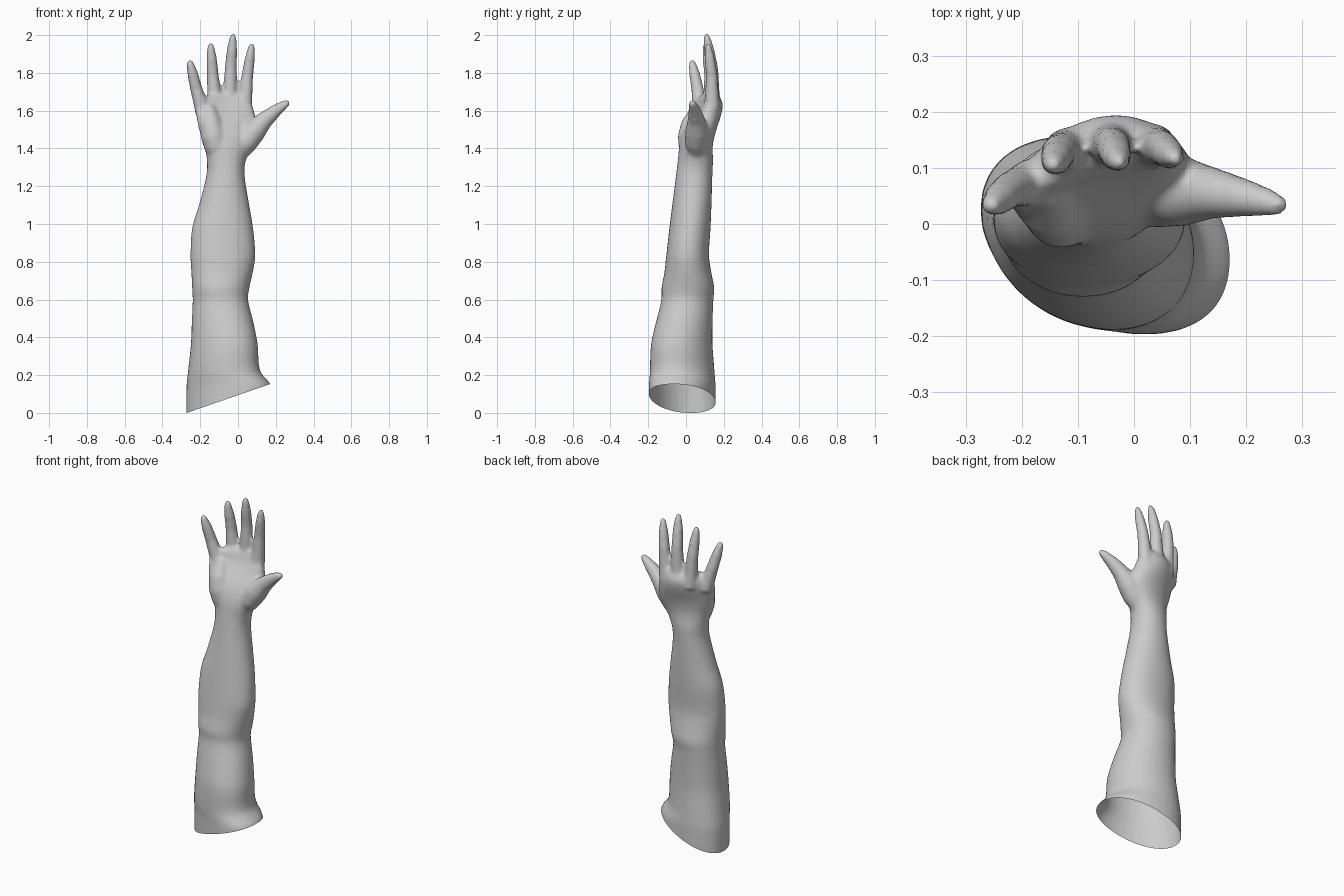
import bpy, bmesh, math
from mathutils import Vector

if "Cube" in bpy.data.objects:
    bpy.data.objects.remove(bpy.data.objects["Cube"])

bm = bmesh.new()
N = 32


def loft(rings):
    """Skin a list of closed point rings and cap both ends."""
    loops = [[bm.verts.new(p) for p in r] for r in rings]
    faces = []
    for a, b in zip(loops, loops[1:]):
        for i in range(N):
            j = (i + 1) % N
            faces.append(bm.faces.new((a[i], a[j], b[j], b[i])))
    faces.append(bm.faces.new(loops[0][::-1]))
    faces.append(bm.faces.new(loops[-1]))
    bmesh.ops.recalc_face_normals(bm, faces=faces)


def section(z, x0, x1, y0, y1, shear, arch):
    """Horizontal oval; shear tilts it and arch bows it backwards."""
    pts = []
    for i in range(N):
        a = 2 * math.pi * i / N
        u, v = [math.copysign(abs(t) ** 0.95, t) for t in (math.cos(a), math.sin(a))]
        dx = u * (x1 - x0) / 2
        pts.append(((x0 + x1) / 2 + dx,
                    (y0 + y1) / 2 + v * (y1 - y0) / 2 + shear * dx - arch * u * u, z))
    return pts


def smooth_rows(rows, steps=4):
    """Cubic interpolation between rows, using the first column as position."""
    def slope(i, k):
        a, b = rows[max(i - 1, 0)], rows[min(i + 1, len(rows) - 1)]
        return (b[k] - a[k]) / (b[0] - a[0])
    out = []
    for i, (p, q) in enumerate(zip(rows, rows[1:])):
        h = q[0] - p[0]
        for s in range(steps):
            t = s / steps
            out.append([p[0] + t * h] + [
                (2*t**3 - 3*t*t + 1) * p[k] + (t**3 - 2*t*t + t) * h * slope(i, k)
                + (3*t*t - 2*t**3) * q[k] + (t**3 - t*t) * h * slope(i + 1, k)
                for k in range(1, len(p))])
    return out + [list(rows[-1])]


def digit(path):
    """Round tapering tube along (x, y, z, radius) points."""
    c = [Vector(p[:3]) for p in path]
    rings = []
    for k, p in enumerate(path):
        t = (c[min(k + 1, len(c) - 1)] - c[max(k - 1, 0)]).normalized()
        side = t.cross(Vector((0, 1, 0))).normalized()
        up = side.cross(t)
        rings.append([c[k] + p[3] * (side * math.cos(2 * math.pi * i / N)
                                     + up * math.sin(2 * math.pi * i / N)) for i in range(N)])
    loft(rings)


# upper arm, elbow, forearm, wrist and palm
loft([section(*s) for s in smooth_rows((
    (-0.15, -0.273, 0.178, -0.19, 0.15, -0.2, 0),
    (0.14, -0.273, 0.178, -0.19, 0.15, -0.2, 0),
    (0.22, -0.265, 0.118, -0.187, 0.147, -0.18, 0),
    (0.36, -0.25, 0.105, -0.183, 0.138, -0.15, 0),
    (0.48, -0.245, 0.082, -0.158, 0.14, -0.1, 0),
    (0.60, -0.24, 0.053, -0.13, 0.145, -0.05, 0),
    (0.66, -0.243, 0.06, -0.13, 0.15, 0, 0),
    (0.74, -0.247, 0.078, -0.115, 0.135, 0, 0),
    (0.83, -0.252, 0.092, -0.105, 0.122, 0, 0),
    (0.98, -0.243, 0.08, -0.088, 0.13, 0, 0),
    (1.10, -0.207, 0.06, -0.073, 0.135, 0, 0),
    (1.26, -0.167, 0.035, -0.053, 0.14, 0, 0),
    (1.34, -0.165, 0.042, -0.043, 0.143, 0.06, 0),
    (1.42, -0.18, 0.075, -0.032, 0.14, 0.15, 0),
    (1.50, -0.207, 0.10, -0.005, 0.155, 0.22, 0.01),
    (1.58, -0.22, 0.09, 0.045, 0.182, 0.24, 0.035),
    (1.63, -0.217, 0.075, 0.075, 0.19, 0.25, 0.045),
    (1.665, -0.195, 0.066, 0.09, 0.18, 0.25, 0.04),
    (1.69, -0.13, 0.055, 0.11, 0.165, 0.15, 0.02)))])

# heel of the hand and ball of the thumb
digit([(-0.10, 0.03, 1.33, 0.03), (-0.115, 0.022, 1.40, 0.06), (-0.13, 0.022, 1.46, 0.066),
       (-0.145, 0.035, 1.53, 0.06), (-0.155, 0.07, 1.62, 0.035)])
digit([(0.0, 0.06, 1.36, 0.04), (0.04, 0.055, 1.43, 0.062), (0.085, 0.058, 1.49, 0.062),
       (0.14, 0.055, 1.55, 0.046), (0.2, 0.046, 1.60, 0.034), (0.24, 0.038, 1.628, 0.025),
       (0.262, 0.033, 1.642, 0.018), (0.274, 0.03, 1.649, 0.008)])

# four fingers: base, middle joint, tip, base radius
for base, mid, tip, r in (
        ((-0.18, 0.075, 1.58), (-0.222, 0.06, 1.72), (-0.258, 0.03, 1.87), 0.044),
        ((-0.118, 0.13, 1.60), (-0.134, 0.128, 1.79), (-0.145, 0.103, 1.96), 0.043),
        ((-0.045, 0.142, 1.61), (-0.038, 0.138, 1.83), (-0.026, 0.107, 2.008), 0.043),
        ((0.033, 0.138, 1.61), (0.05, 0.136, 1.79), (0.075, 0.115, 1.958), 0.042)):
    b, m, t = Vector(base), Vector(mid), Vector(tip)
    digit([(*b, r), (*b.lerp(m, 0.55), r * 0.84), (*m, r * 0.74), (*m.lerp(t, 0.5), r * 0.66),
           (*m.lerp(t, 0.85), r * 0.46), (*m.lerp(t, 0.96), r * 0.33), (*t, r * 0.18)])

mesh = bpy.data.meshes.new("arm_and_hand")
bm.to_mesh(mesh)
bm.free()
arm = bpy.data.objects.new("arm_and_hand", mesh)
bpy.context.collection.objects.link(arm)
bpy.context.view_layer.objects.active = arm
arm.select_set(True)

# fuse the parts into one skin
rm = arm.modifiers.new("fuse", 'REMESH')
rm.mode = 'VOXEL'
rm.voxel_size = 0.009
sm = arm.modifiers.new("soften", 'SMOOTH')
sm.factor = 0.5
sm.iterations = 10
for m in ("fuse", "soften"):
    bpy.ops.object.modifier_apply(modifier=m)

# slanted open end at the shoulder side
bm = bmesh.new()
bm.from_mesh(arm.data)
bmesh.ops.bisect_plane(bm, geom=bm.verts[:] + bm.edges[:] + bm.faces[:],
                       plane_co=(-0.272, 0, 0), plane_no=(0.345, 0, -1), clear_outer=True)
bm.to_mesh(arm.data)
bm.free()
bpy.ops.object.shade_smooth()
